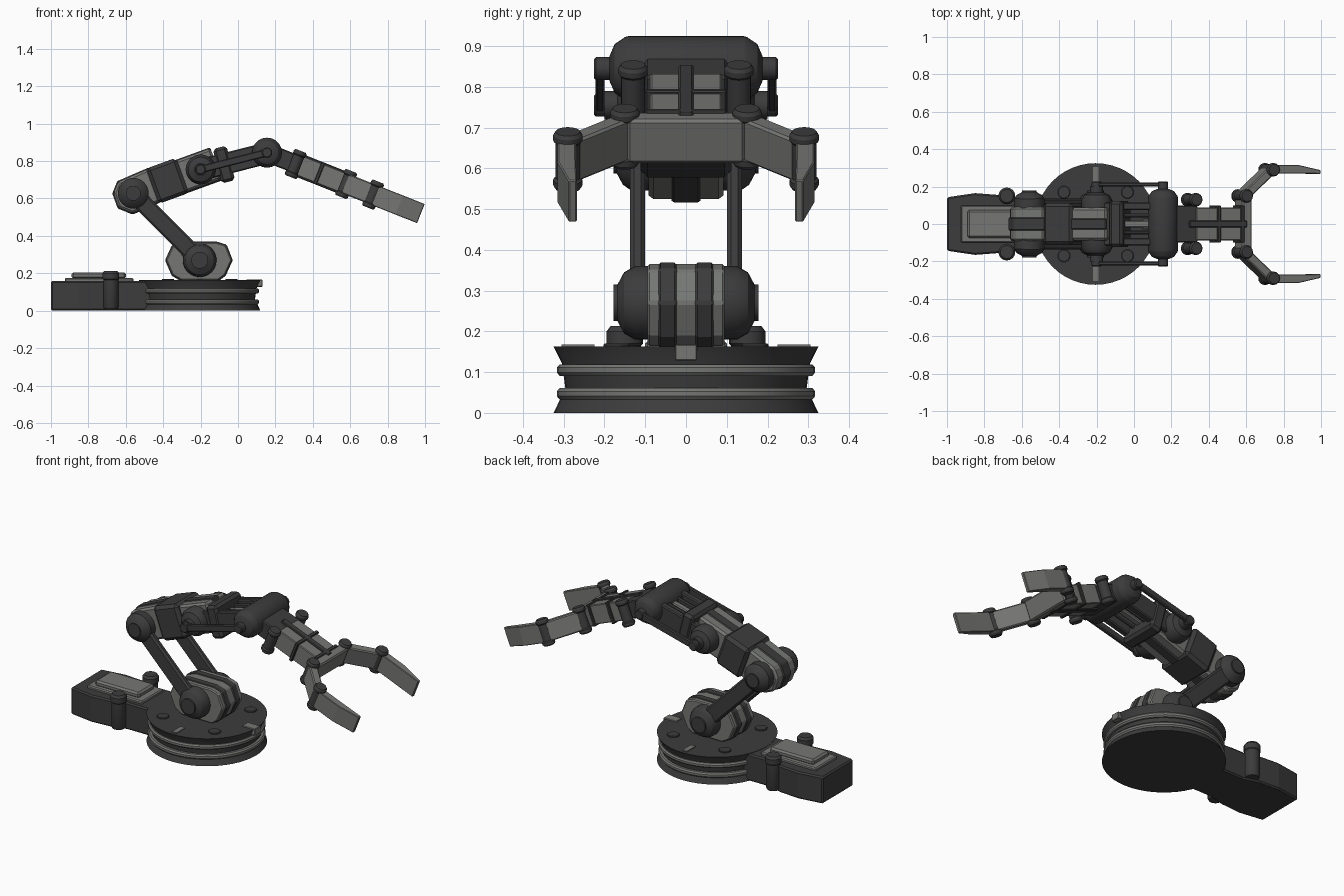
import bpy, bmesh, math
from mathutils import Matrix, Vector

cube = bpy.data.objects.get("Cube")
if cube:
    bpy.data.objects.remove(cube, do_unlink=True)


def material(name, rgb):
    m = bpy.data.materials.new(name)
    m.use_nodes = True
    m.diffuse_color = (*rgb, 1)
    m.node_tree.nodes["Principled BSDF"].inputs["Base Color"].default_value = (*rgb, 1)
    return m


DARK = material("dark grey", (0.045, 0.045, 0.045))
LIGHT = material("light grey", (0.18, 0.185, 0.175))


def finish(name, bm, mat, M, bevel=0):
    bmesh.ops.remove_doubles(bm, verts=bm.verts, dist=1e-5)
    bmesh.ops.recalc_face_normals(bm, faces=bm.faces)
    mesh = bpy.data.meshes.new(name)
    bm.to_mesh(mesh)
    bm.free()
    mesh.materials.append(mat)
    ob = bpy.data.objects.new(name, mesh)
    ob.matrix_world = M
    bpy.context.collection.objects.link(ob)
    if bevel:
        mod = ob.modifiers.new("Bevel", 'BEVEL')
        mod.width, mod.segments = bevel, 1
    return ob


def prism(name, pts, lo, hi, mat, M=Matrix(), axis='z', bevel=0.006):
    """Extrude a flat outline along z (outline in xy) or y (outline in xz)."""
    bm = bmesh.new()
    put = (lambda a, b, h: (a, b, h)) if axis == 'z' else (lambda a, b, h: (a, h, b))
    face = bm.faces.new([bm.verts.new(put(a, b, lo)) for a, b in pts])
    ext = bmesh.ops.extrude_face_region(bm, geom=[face])
    new = [v for v in ext["geom"] if isinstance(v, bmesh.types.BMVert)]
    bmesh.ops.translate(bm, verts=new, vec=put(0, 0, hi - lo))
    return finish(name, bm, mat, M, bevel)


def box(name, x, y, z, mat, M=Matrix(), bevel=0.006):
    outline = [(x[0], y[0]), (x[1], y[0]), (x[1], y[1]), (x[0], y[1])]
    return prism(name, outline, z[0], z[1], mat, M, 'z', bevel)


def lathe(name, profile, mat, M=Matrix(), steps=32):
    """Revolve (radius, height) points around local z."""
    bm = bmesh.new()
    vs = [bm.verts.new((r, 0, h)) for r, h in profile]
    es = [bm.edges.new(p) for p in zip(vs, vs[1:])]
    bmesh.ops.spin(bm, geom=vs + es, cent=(0, 0, 0), axis=(0, 0, 1),
                   angle=math.tau, steps=steps)
    ob = finish(name, bm, mat, M)
    bpy.ops.object.select_all(action='DESELECT')
    ob.select_set(True)
    bpy.context.view_layer.objects.active = ob
    bpy.ops.object.shade_smooth_by_angle(angle=math.radians(30))
    return ob


def at(x, y, z):
    return Matrix.Translation((x, y, z))


def sideways(x, z, s=1):
    """Frame whose z axis points along +y or -y."""
    return at(x, 0, z) @ Matrix.Rotation(-s * math.pi / 2, 4, 'X')


def pitched(x, z, degrees):
    """Frame whose x axis is tilted down by the angle."""
    return at(x, 0, z) @ Matrix.Rotation(math.radians(degrees), 4, 'Y')


def drum(r, lo, hi, c=0.01):
    return [(0, lo), (r - c, lo), (r, lo + c), (r, hi - c), (r - c, hi), (0, hi)]


def link(a, b, w):
    """Straight bar outline between two points."""
    a, b = Vector(a), Vector(b)
    d = (b - a).normalized() * w / 2
    n = Vector((-d.y, d.x))
    return [tuple(p) for p in (a + n, a - n, b - n, b + n)]


SHOULDER, ELBOW = (-0.205, 0.27), (-0.56, 0.628)
KNUCKLE, WRIST = (-0.2, 0.755), (0.155, 0.845)
SIDES = ((1, "left"), (-1, "right"))

# Turntable base
C = at(SHOULDER[0], 0, 0)
lathe("turntable", [(0, 0), (.325, 0), (.308, .035), (.296, .06), (.3, .09),
                    (.304, .12), (.325, .163), (0, .163)], DARK, C, 48)
for i, z in enumerate((.047, .105)):
    lathe(f"turntable_ring_{i}", [(.28, z - .014), (.31, z - .014), (.317, z - .006),
          (.317, z + .006), (.31, z + .014), (.28, z + .014)], LIGHT, C, 48)
for i in range(4):
    M = C @ Matrix.Rotation(math.radians(45 + 90 * i), 4, 'Z')
    lathe(f"turntable_bolt_{i}", drum(.034, .155, .17, .003), DARK, M @ at(.24, 0, 0), 12)
for s, side in SIDES:
    box(f"turntable_mark_{side}", (-.015, .015), sorted((s * .225, s * .305)),
        (.155, .168), LIGHT, C, 0)
box("turntable_front_mark", (.25, .335), (-.027, .027), (.128, .168), LIGHT, C, 0.003)

# Rear power block
half = [(-1, .143), (-.85, .165), (-.72, .155), (-.64, .13), (-.42, .13)]
prism("rear_block", half + [(x, -y) for x, y in reversed(half)], 0, .16, DARK, bevel=.008)
box("rear_panel", (-.925, -.56), (-.1, .1), (.15, .176), LIGHT)
box("rear_panel_top", (-.89, -.6), (-.075, .075), (.17, .205), LIGHT, bevel=.01)
for s, side in SIDES:
    lathe(f"rear_post_{side}", [(0, .01), (.035, .01), (.04, .02), (.04, .165), (.045, .17),
          (.045, .2), (.035, .213), (0, .213)], DARK, at(-.68, s * .15, 0), 16)

# Shoulder: stacked octagonal plates
octagon = [(-.18, 0), (-.145, .075), (-.09, .095), (.09, .095), (.14, .08),
           (.172, 0), (.135, -.08), (.1, -.106), (-.1, -.106), (-.145, -.08)]
S = at(SHOULDER[0], 0, SHOULDER[1])
prism("shoulder_core", octagon, -.095, .095, LIGHT, S, 'y')
for i, y in enumerate((-.045, .045)):
    prism(f"shoulder_plate_{i}", [(a * 1.03, b * 1.04) for a, b in octagon],
          y - .023, y + .023, DARK, S, 'y')

# Lower arm links with hubs
for s, side in SIDES:
    lathe(f"shoulder_hub_{side}", [(0, .088), (.09, .088), (.09, .125), (.075, .152),
          (.045, .168), (.045, .178), (0, .178)], DARK, sideways(*SHOULDER, s))
    prism(f"lower_arm_{side}", link(SHOULDER, ELBOW, .095), *sorted((s * .1, s * .137)),
          DARK, axis='y', bevel=.01)
    lathe(f"elbow_hub_{side}", [(0, .085), (.082, .085), (.082, .135), (.068, .155),
          (.04, .17), (.04, .178), (0, .178)], DARK, sideways(*ELBOW, s))

# Elbow housing and upper arm sleeve
E = pitched(*ELBOW, -20)
housing = [(-.1, -.045), (-.1, .035), (-.055, .085), (.12, .095), (.12, -.09), (-.04, -.1)]
prism("elbow_housing", housing, -.092, .092, LIGHT, E, 'y', .012)
prism("elbow_band", [(a * 1.06, b * 1.06) for a, b in housing], -.035, .035, DARK, E, 'y')
box("upper_sleeve", (.11, .28), (-.112, .112), (-.1, .1), DARK, E, .018)
box("upper_core", (.25, .47), (-.088, .088), (-.09, .085), LIGHT, E, .012)
box("upper_core_band", (.25, .47), (-.03, .03), (-.098, .09), DARK, E)

# Knuckle and upper frame
K = pitched(*KNUCKLE, -14.2)
box("upper_collar", (.09, .165), (-.122, .122), (-.1, .09), DARK, K, .015)
box("upper_frame_core", (.1, .34), (-.02, .02), (-.035, .035), LIGHT, K)
for s, side in SIDES:
    lathe(f"knuckle_hub_{side}", [(0, .08), (.08, .08), (.08, .13), (.066, .155),
          (.035, .168), (.035, .2), (0, .2)], DARK, sideways(*KNUCKLE, s))
    box(f"upper_rail_{side}", (.0, .36), sorted((s * .075, s * .115)), (-.06, .055), DARK, K)
    box(f"upper_inner_rail_{side}", (.1, .34), sorted((s * .035, s * .055)), (-.04, .045), DARK, K)
    prism(f"side_rod_{side}", link(KNUCKLE, WRIST, .04), *sorted((s * .2, s * .222)),
          DARK, axis='y', bevel=.005)
    for x, z in (KNUCKLE, WRIST):
        lathe(f"side_rod_eye_{side}", drum(.028, .17, .226, .005), DARK, sideways(x, z, s), 16)

# Wrist joint: a barrel with rounded ends
lathe("wrist_barrel", [(0, -.188), (.03, -.188), (.06, -.175), (.077, -.15), (.08, -.14),
      (.08, .14), (.077, .15), (.06, .175), (.03, .188), (0, .188)], DARK, sideways(*WRIST))

# Forearm
F = pitched(*WRIST, 21.6)
pin = [(0, -.075), (.03, -.075), (.036, -.066), (.036, -.052), (.03, -.046), (.03, .046),
       (.036, .052), (.036, .066), (.03, .075), (0, .075)]
box("wrist_yoke", (.03, .18), (-.1, .1), (-.05, .05), DARK, F)
box("forearm_core", (.13, .46), (-.018, .018), (-.063, .063), DARK, F, .004)
for i, x in enumerate((.17, .305)):
    for s, side in SIDES:
        box(f"forearm_block_{i}_{side}", (x, x + .125), sorted((s * .015, s * .088)),
            (-.055, .055), LIGHT, F, .004)
    box(f"forearm_rib_{i}", (x + .12, x + .14), (-.1, .1), (-.063, .063), DARK, F, .004)
box("palm", (.435, .49), (-.145, .145), (-.058, .058), LIGHT, F, .008)

# Gripper fingers
for s, side in SIDES:
    for part, x, y in (("wrist", .165, .13), ("finger_base", .455, .15), ("finger_joint", .61, .29)):
        lathe(f"{part}_pin_{side}", pin, DARK, F @ at(x, s * y, 0), 16)
    prism(f"finger_{side}", link((.455, s * .15), (.61, s * .29), .048), -.055, .055, LIGHT, F)
    tip = [(.61, .27), (.61, .315), (.76, .315), (.885, .288), (.885, .268), (.75, .27)]
    prism(f"fingertip_{side}", [(x, s * y) for x, y in tip], -.055, .055, LIGHT, F, bevel=.003)
